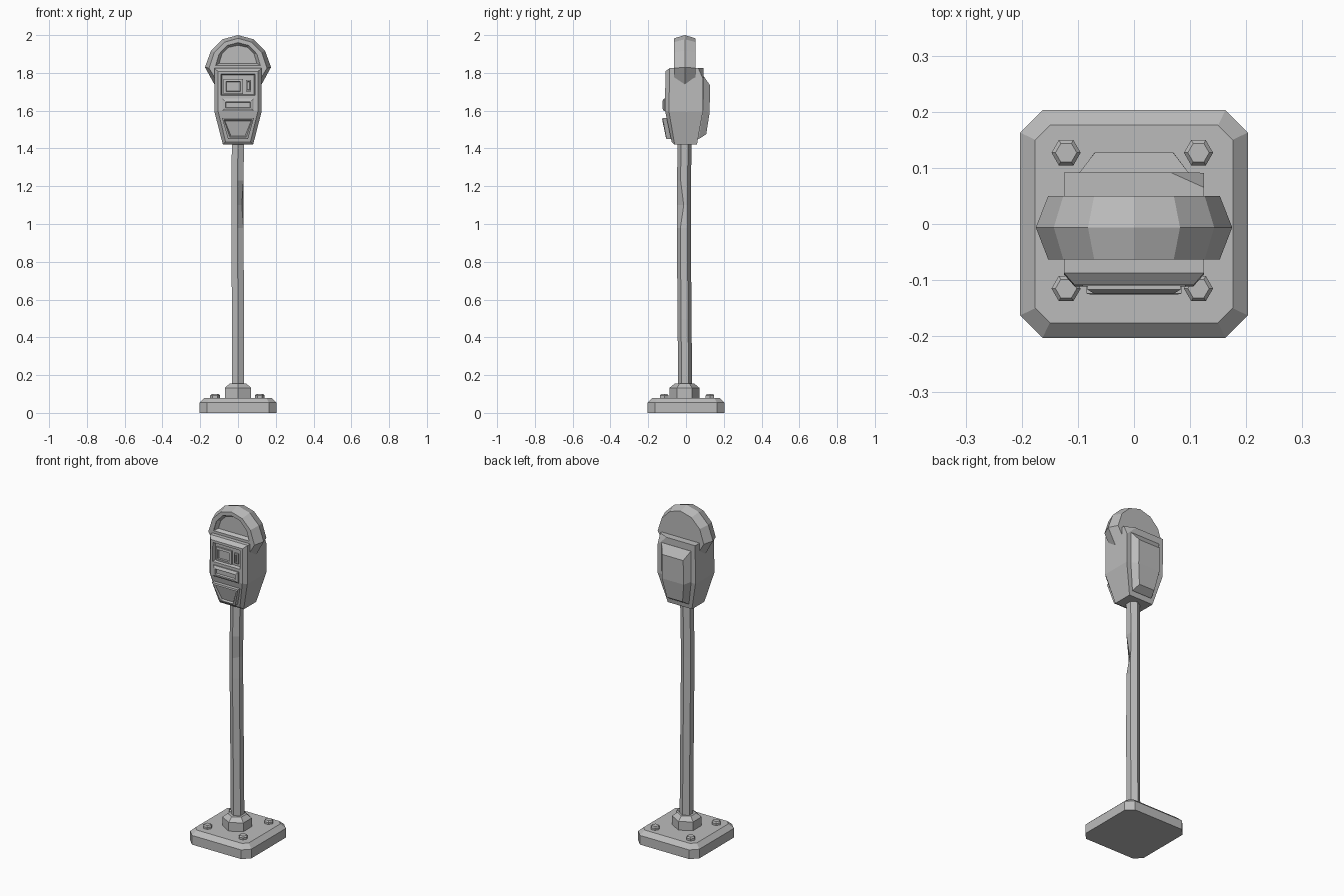
import bpy, bmesh
from math import sin, cos, pi

if "Cube" in bpy.data.objects:
    bpy.data.objects.remove(bpy.data.objects["Cube"])

metal = bpy.data.materials.new("grey_metal")
metal.use_nodes = True
GREY = (0.5, 0.5, 0.5, 1)
metal.diffuse_color = GREY
metal.node_tree.nodes["Principled BSDF"].inputs["Base Color"].default_value = GREY


def loft(name, rings, split=False):
    """Skin matching rings of points; split caps a folded six-point outline as two quads."""
    bm = bmesh.new()
    loops = [[bm.verts.new(p) for p in r] for r in rings]
    n = len(loops[0])
    for a, b in zip(loops, loops[1:]):
        for i in range(n):
            j = (i + 1) % n
            bm.faces.new((a[i], a[j], b[j], b[i]))
    for v in (loops[0], loops[-1]):
        if split:
            bm.faces.new((v[0], v[1], v[2], v[5]))
            bm.faces.new((v[5], v[2], v[3], v[4]))
        else:
            bm.faces.new(v)
    bmesh.ops.recalc_face_normals(bm, faces=bm.faces)
    me = bpy.data.meshes.new(name)
    bm.to_mesh(me)
    bm.free()
    me.materials.append(metal)
    ob = bpy.data.objects.new(name, me)
    bpy.context.collection.objects.link(ob)
    return ob


def cut(target, cutter):
    """Carve the cutter out of the target, then discard the cutter."""
    mod = target.modifiers.new("recess", "BOOLEAN")
    mod.object = cutter
    mod.operation = "DIFFERENCE"
    mod.solver = "EXACT"
    bpy.context.view_layer.objects.active = target
    bpy.ops.object.modifier_apply(modifier=mod.name)
    bpy.data.objects.remove(cutter)


def hexagon(x, y, z, r, turn=pi / 2):
    return [(x + r * cos(turn + k * pi / 3), y + r * sin(turn + k * pi / 3), z) for k in range(6)]


def plate(h, c, z):
    """Square outline with clipped corners."""
    q = [(h, c - h), (h, h - c), (h - c, h), (c - h, h)]
    return [(x, y, z) for x, y in q + [(-x, -y) for x, y in q]]


def rect(x0, x1, z0, z1, y, inset=0):
    x0, x1, z0, z1 = x0 + inset, x1 - inset, z0 + inset, z1 - inset
    return [(x0, y, z0), (x1, y, z0), (x1, y, z1), (x0, y, z1)]


def shield(*levels):
    """Six-point outline from (half width, y, z) at top, middle and bottom."""
    (a, ya, za), (b, yb, zb), (c, yc, zc) = levels
    return [(-a, ya, za), (a, ya, za), (b, yb, zb), (c, yc, zc), (-c, yc, zc), (-b, yb, zb)]


def mirrored(half, y):
    """Outline from its right half, listed bottom to top, ending at the centre."""
    return [(x, y, z) for x, z in half] + [(-x, y, z) for x, z in half[-2::-1]]


# Foot plate, bolts and collar
loft("base_plate", [plate(0.203, 0.04, 0), plate(0.203, 0.04, 0.055), plate(0.176, 0.026, 0.08)])
for sx, side in ((-1, "right"), (1, "left")):
    for sy, end in ((-1, "front"), (1, "back")):
        x, y = sx * 0.118 - 0.003, sy * 0.121 + 0.006
        loft(f"bolt_{end}_{side}", [hexagon(x, y, 0.075, 0.026, 0), hexagon(x, y, 0.092, 0.026, 0),
                                    hexagon(x, y, 0.1, 0.019, 0)])
CY = -0.008
loft("collar", [hexagon(0, CY, 0.075, 0.08), hexagon(0, CY, 0.132, 0.08), hexagon(0, CY, 0.155, 0.052)])

# Pole, slightly wavering, with a dent in one edge
pole = [hexagon(dx, CY + dy, z, 0.037) for z, dx, dy in (
    (0.14, 0, 0.004), (0.5, 0, 0), (0.98, -0.003, -0.003), (1.1, -0.003, -0.003),
    (1.23, -0.003, -0.002), (1.44, 0, 0))]
pole[3][4] = (0.02, -0.012, 1.1)
loft("pole", pole)

# Meter housing with chamfered front
body = loft("meter_body", [
    shield((0.125, 0.092, 1.825), (0.125, 0.089, 1.595), (0.08, 0.058, 1.42)),
    shield((0.125, -0.087, 1.825), (0.125, -0.09, 1.595), (0.08, -0.06, 1.42)),
    shield((0.106, -0.109, 1.808), (0.106, -0.111, 1.6), (0.066, -0.076, 1.436))], split=True)
cut(body, loft("panel_cutter", [rect(-0.092, 0.092, 1.68, 1.795, -0.13, -0.004),
                                rect(-0.092, 0.092, 1.68, 1.795, -0.09, 0.006)]))

# Chipped rear top corner
bm = bmesh.new()
bm.from_mesh(body.data)
cutoff = bmesh.ops.bisect_plane(bm, geom=bm.verts[:] + bm.edges[:] + bm.faces[:], dist=1e-5,
                                plane_co=(0.065, 0.092, 1.825), plane_no=(0.45, 1, 0.45),
                                clear_outer=True)
rim = [e for e in cutoff["geom_cut"] if isinstance(e, bmesh.types.BMEdge)]
bmesh.ops.holes_fill(bm, edges=rim, sides=0)
bmesh.ops.recalc_face_normals(bm, faces=bm.faces)
bm.to_mesh(body.data)
bm.free()

# Rear access door
loft("back_door", [
    shield((0.097, 0.08, 1.785), (0.097, 0.08, 1.6), (0.064, 0.05, 1.45)),
    shield((0.097, 0.092, 1.785), (0.097, 0.091, 1.6), (0.064, 0.068, 1.45)),
    shield((0.07, 0.127, 1.735), (0.072, 0.125, 1.59), (0.052, 0.107, 1.475))], split=True)

# Display and coin slot inside the recessed panel
for name, box, rim_width in (("display", (-0.076, 0.026, 1.688, 1.768), 0.013),
                             ("coin_slot", (0.042, 0.07, 1.702, 1.762), 0.007)):
    loft(name, [rect(*box, -0.085), rect(*box, -0.1), rect(*box, -0.102, rim_width),
                rect(*box, -0.093, rim_width + 0.002)])

# Handle block with a slot
box = (-0.083, 0.083, 1.598, 1.664)
loft("handle_block", [rect(*box, -0.1), rect(*box, -0.117), rect(*box, -0.124, 0.012),
                      rect(*box, -0.124, 0.017), rect(*box, -0.112, 0.02)])


# Tapered coin door at the bottom
def door(y_top, y_bottom, s):
    return [(-0.085 + s, y_top, 1.562 - s), (0.085 - s, y_top, 1.562 - s),
            (0.053 - s, y_bottom, 1.45 + s), (-0.053 + s, y_bottom, 1.45 + s)]


loft("coin_door", [door(-0.08, -0.06, 0), door(-0.124, -0.103, 0), door(-0.126, -0.107, 0.01),
                   door(-0.115, -0.097, 0.016)])

# Domed hood with a raised middle ridge
ridge = [(0.12, 1.73), (0.175, 1.83), (0.143, 1.918), (0.082, 1.978), (0, 2.0)]
edge = [(0.1, 1.735), (0.153, 1.825), (0.126, 1.908), (0.071, 1.963), (0, 1.983)]
hood = loft("hood", [mirrored(edge, 0.05), mirrored(ridge, -0.006), mirrored(edge, -0.063)])

# Arched window recess in the hood front
arch = [(0.118, 1.84), (0.1, 1.9), (0.058, 1.945), (0, 1.96)]
inner = [(0.1, 1.85), (0.085, 1.9), (0.05, 1.935), (0, 1.946)]
cut(hood, loft("window_cutter", [mirrored(arch, -0.09), mirrored(arch, -0.06), mirrored(inner, -0.042)]))
